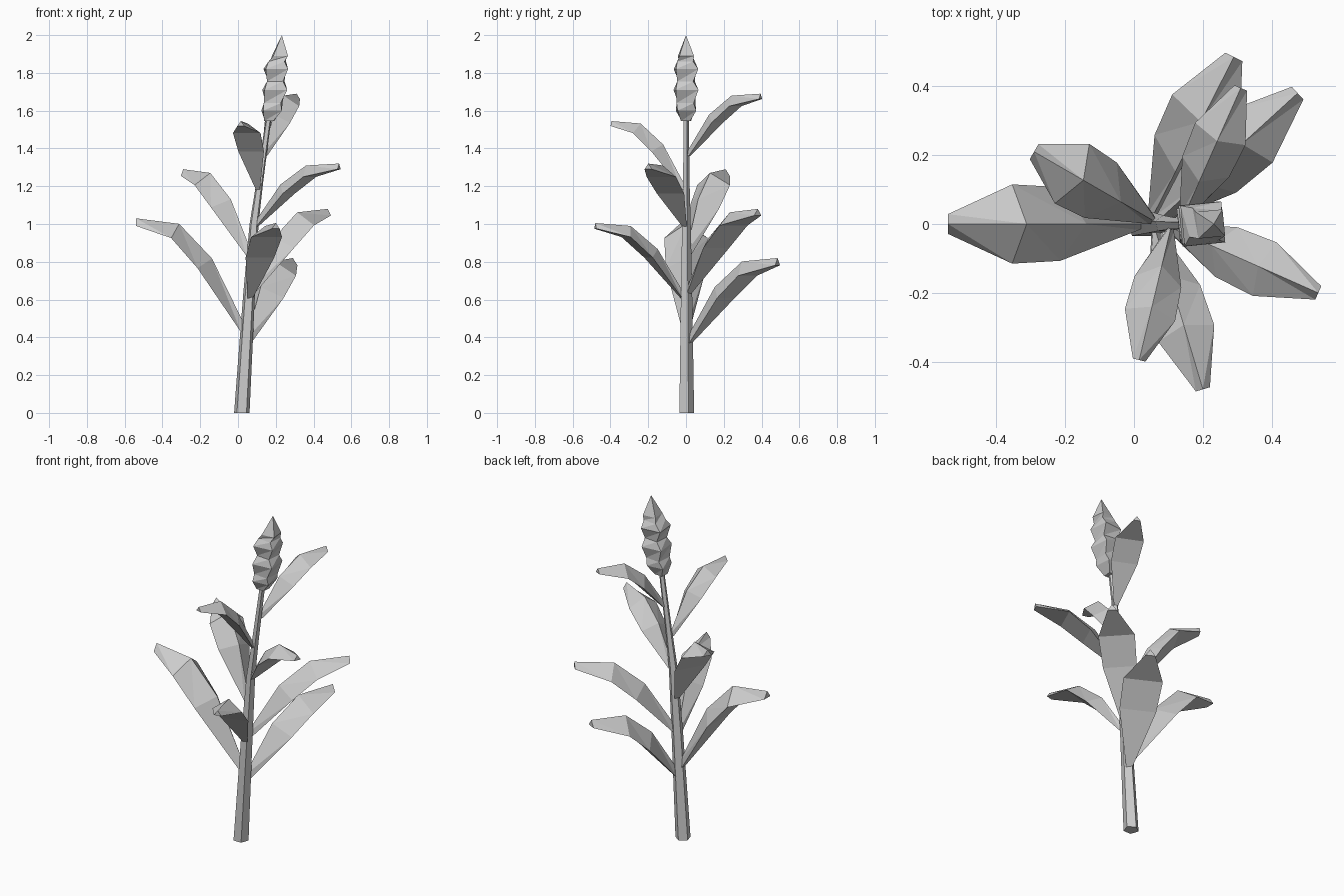
import bpy
from math import cos, sin, pi
from mathutils import Vector

if "Cube" in bpy.data.objects:
    bpy.data.objects.remove(bpy.data.objects["Cube"])


def tube(name, rings, tip=None):
    """Skin a list of equal-sized rings into a closed flat-shaded mesh."""
    n = len(rings[0])
    verts = [v for ring in rings for v in ring]
    faces = [tuple(reversed(range(n)))]
    for k in range(len(rings) - 1):
        for i in range(n):
            j = (i + 1) % n
            a, b, c, d = k * n + i, k * n + j, (k + 1) * n + j, (k + 1) * n + i
            faces += [(a, b, c), (a, c, d)]
    last = (len(rings) - 1) * n
    if tip:
        verts.append(tip)
        faces += [(last + i, last + (i + 1) % n, len(verts) - 1) for i in range(n)]
    else:
        faces.append(tuple(range(last, last + n)))
    mesh = bpy.data.meshes.new(name)
    mesh.from_pydata([tuple(v) for v in verts], [], faces)
    ob = bpy.data.objects.new(name, mesh)
    bpy.context.collection.objects.link(ob)
    return ob


def ring(x, z, r, sides, turn):
    return [Vector((x + r * cos(turn + 2 * pi * i / sides),
                    r * sin(turn + 2 * pi * i / sides), z)) for i in range(sides)]


# leaning, tapering stem
stem = [(0.02, 0, 0.043), (0.058, 0.62, 0.033), (0.085, 1.0, 0.025),
        (0.115, 1.22, 0.019), (0.165, 1.58, 0.015)]
tube("stem", [ring(x, z, r, 5, 0.3) for x, z, r in stem])


def stem_x(z):
    for (x0, z0, _), (x1, z1, _) in zip(stem, stem[1:]):
        if z <= z1:
            return x0 + (x1 - x0) * (z - z0) / (z1 - z0)
    return stem[-1][0]


# square, bumpy flower spike
spike = [(0.165, 1.545, 0.035), (0.178, 1.60, 0.07), (0.186, 1.64, 0.064),
         (0.195, 1.71, 0.085), (0.2, 1.755, 0.06), (0.2, 1.82, 0.084),
         (0.208, 1.86, 0.06), (0.222, 1.89, 0.055)]
tube("flower_spike",
     [ring(x, z, r, 4, pi / 4 + (0.1 if k % 2 else -0.1))
      for k, (x, z, r) in enumerate(spike)], Vector((0.232, 0, 2.0)))

# arching leaves, triangular in section: base height, tip position, half width
leaves = [
    (0.42, (-0.54, 0.0, 1.03), 0.115),
    (0.37, (0.29, 0.485, 0.82), 0.11),
    (0.63, (0.475, 0.38, 1.08), 0.10),
    (0.60, (0.20, -0.48, 1.005), 0.085),
    (0.83, (-0.29, 0.21, 1.29), 0.10),
    (0.99, (0.535, -0.20, 1.32), 0.085),
    (1.18, (0.015, -0.395, 1.545), 0.075),
    (1.36, (0.31, 0.395, 1.69), 0.08),
]
# fraction along, fraction of rise, width factor, edge droop
stations = [(0.0, 0.04, 0.15, 0.03), (0.33, 0.64, 0.93, 0.08),
            (0.62, 0.935, 1.0, 0.075), (1.0, 1.0, 0.25, 0.035)]

for number, (z0, tip, half) in enumerate(leaves, 1):
    base = Vector((stem_x(z0), 0, z0))
    span = Vector(tip) - base
    flat = Vector((span.x, span.y, 0))
    side = Vector((-span.y, span.x, 0)).normalized()
    path = [base + flat * t + Vector((0, 0, span.z * h)) for t, h, _, _ in stations]
    rings = []
    for k, (_, _, w, droop) in enumerate(stations):
        along = path[min(k + 1, 3)] - path[max(k - 1, 0)]
        up = Vector((0, 0, 1)) if k == 3 else along.cross(side).normalized()
        ridge = path[k] + up * (0.012 if 0 < k < 3 else 0)
        drop = ridge - up * droop * half / 0.1
        rings.append([drop - side * half * w, ridge, drop + side * half * w])
    for r in rings:
        r.reverse()
    leaf = tube(f"leaf_{number}", rings)
    # ring order runs clockwise about the leaf, so check the winding by volume
    me = leaf.data
    volume = sum(me.vertices[p.vertices[0]].co.dot(
        me.vertices[p.vertices[1]].co.cross(me.vertices[p.vertices[2]].co))
        for p in me.polygons)
    if volume < 0:
        me.flip_normals()
